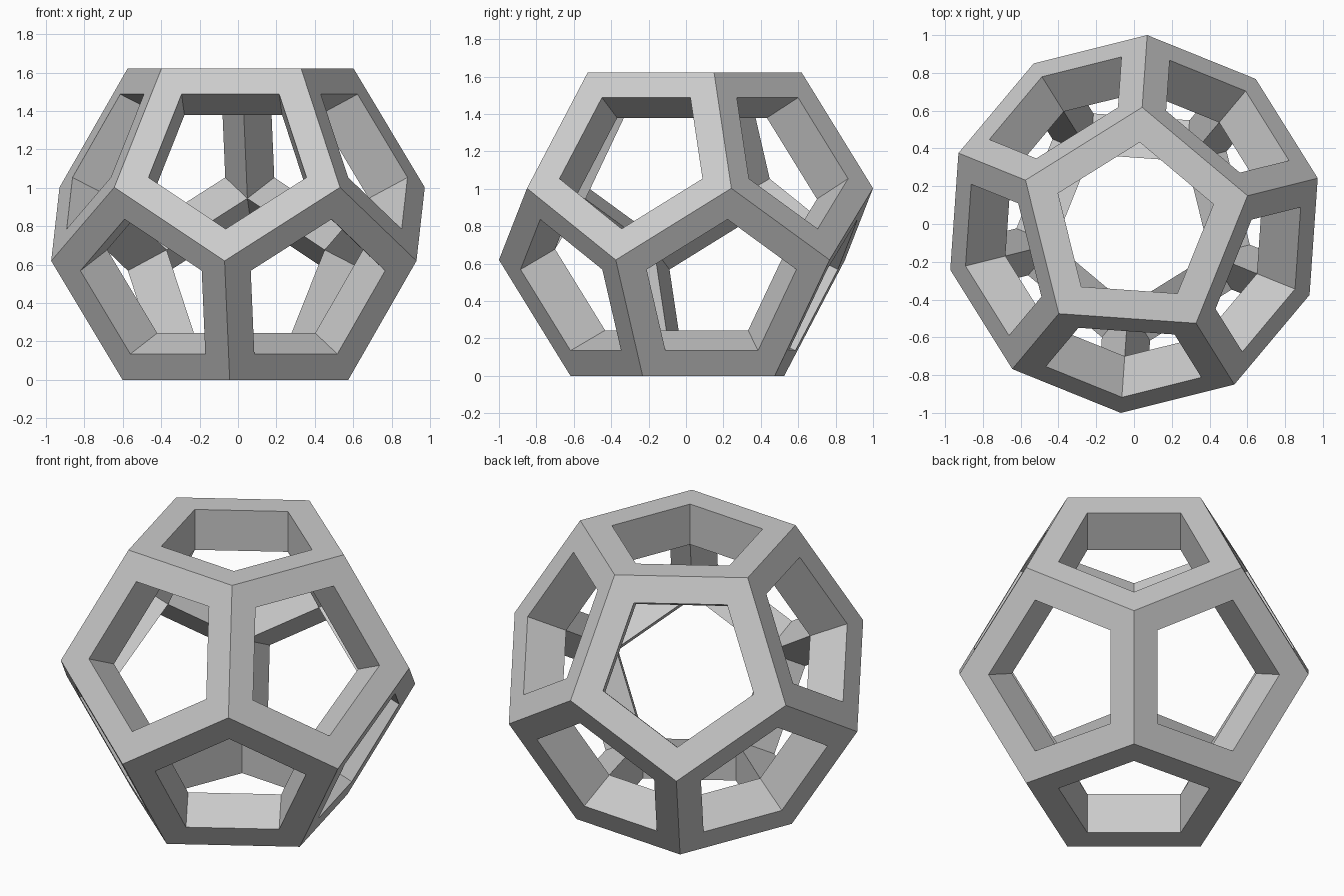
import bpy
import bmesh
from math import cos, sin, radians
from mathutils import Vector

cube = bpy.data.objects.get("Cube")
if cube:
    bpy.data.objects.remove(cube, do_unlink=True)

# Regular dodecahedron proportions, resting on one face
TURN = 86.0
EDGE = 1 / (1.3764 * sin(radians(TURN)))
INRADIUS = 1.1135 * EDGE
RING_Z = 0.2629 * EDGE
OPENING = 0.70  # size of each window relative to its face


def ring(radius, z, offset):
    angles = [radians(TURN + offset + 72 * i) for i in range(5)]
    return [Vector((radius * cos(a), radius * sin(a), z)) for a in angles]


top = ring(0.8507 * EDGE, INRADIUS, 0)
upper = ring(1.3764 * EDGE, RING_Z, 0)
lower = ring(1.3764 * EDGE, -RING_Z, 36)
bottom = ring(0.8507 * EDGE, -INRADIUS, 36)

# Twelve pentagons, counter-clockwise from outside
pentagons = [top, bottom[::-1]]
for i in range(5):
    j = (i + 1) % 5
    pentagons.append([top[i], upper[i], lower[i], upper[j], top[j]])
    pentagons.append([bottom[i], bottom[j], lower[j], upper[j], lower[i]])

# Each face becomes a flat rim plus a window wall running straight inward;
# walls of neighbouring windows meet along a smaller inner dodecahedron
bm = bmesh.new()
lift = Vector((0, 0, INRADIUS))
for corners in pentagons:
    centre = sum(corners, Vector()) / 5
    rim = [centre.lerp(c, OPENING) for c in corners]
    inner = [c * OPENING for c in corners]
    loops = [[bm.verts.new(p + lift) for p in loop] for loop in (corners, rim, inner)]
    for outside, inside in zip(loops, loops[1:]):
        for i in range(5):
            j = (i + 1) % 5
            bm.faces.new((outside[i], outside[j], inside[j], inside[i]))
bmesh.ops.remove_doubles(bm, verts=bm.verts, dist=0.002)
bmesh.ops.recalc_face_normals(bm, faces=bm.faces)

mesh = bpy.data.meshes.new("dodecahedron_frame")
bm.to_mesh(mesh)
bm.free()

# Single plain grey
grey = bpy.data.materials.new("light grey")
grey.use_nodes = True
colour = (0.6, 0.6, 0.6, 1)
grey.diffuse_color = colour
grey.node_tree.nodes["Principled BSDF"].inputs["Base Color"].default_value = colour
mesh.materials.append(grey)

frame = bpy.data.objects.new("dodecahedron_frame", mesh)
bpy.context.scene.collection.objects.link(frame)
